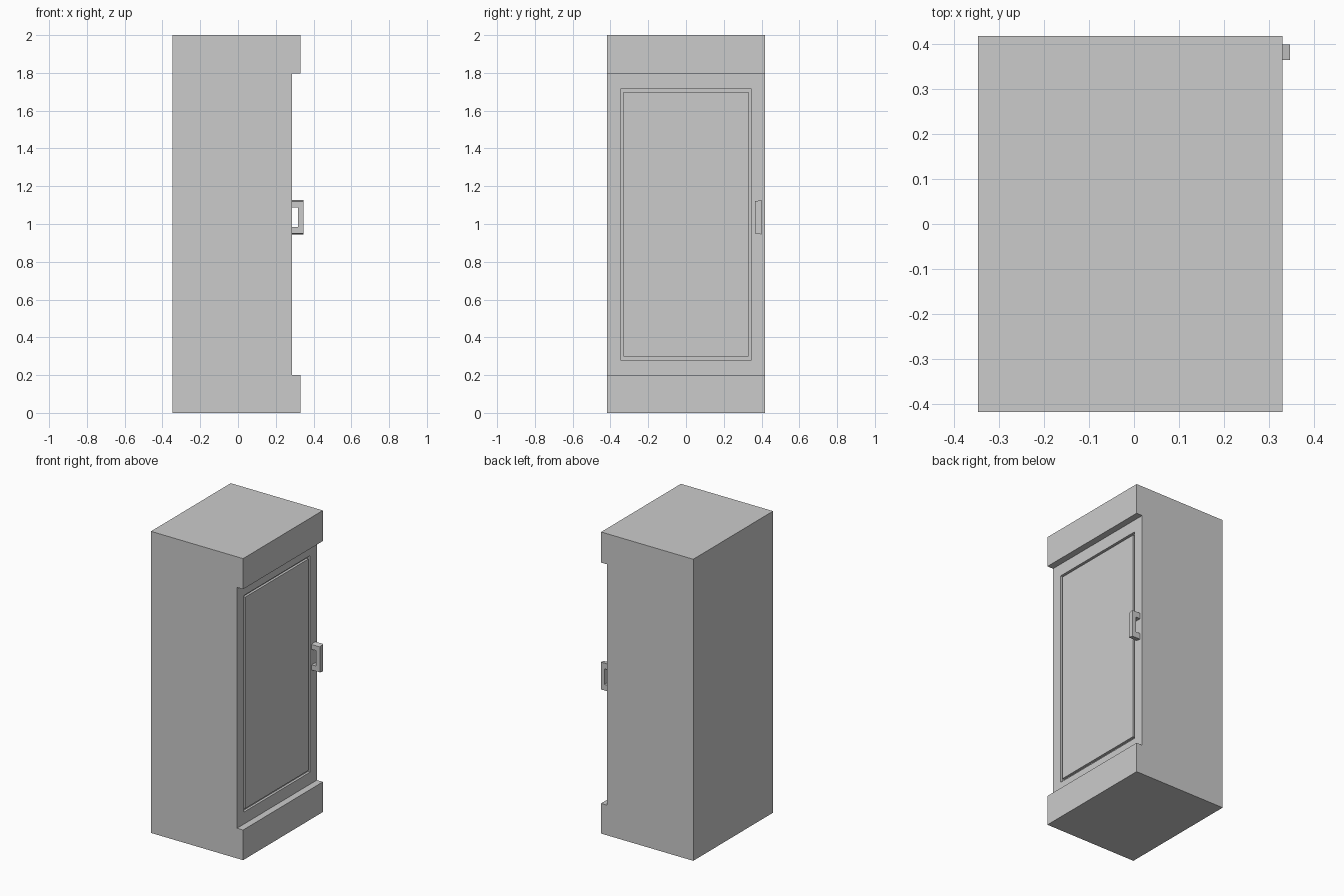
import bpy, bmesh

if "Cube" in bpy.data.objects:
    bpy.data.objects.remove(bpy.data.objects["Cube"])

def extrude_profile(name, pts, y0, y1):
    """Extrude an x-z outline along y; returns object name's bmesh."""
    bm = bmesh.new()
    f = bm.faces.new([bm.verts.new((x, y0, z)) for x, z in pts])
    r = bmesh.ops.extrude_face_region(bm, geom=[f])
    for v in r["geom"]:
        if isinstance(v, bmesh.types.BMVert):
            v.co.y = y1
    bmesh.ops.recalc_face_normals(bm, faces=bm.faces[:])
    return bm

def finish(name, bm):
    me = bpy.data.meshes.new(name)
    bmesh.ops.recalc_face_normals(bm, faces=bm.faces[:])
    bm.to_mesh(me)
    bm.free()
    ob = bpy.data.objects.new(name, me)
    bpy.context.collection.objects.link(ob)
    return ob

# Cabinet body: plinth, recessed door and cornice in one outline
L, F, D, HY = -0.346, 0.33, 0.286, 0.418
bm = extrude_profile("cabinet_body", [(L, 0), (F, 0), (F, 0.2), (D, 0.2),
                     (D, 1.797), (F, 1.797), (F, 2), (L, 2)], -HY, HY)

# Door groove: nested rectangles (half width, bottom, top, x)
door = next(f for f in bm.faces
            if f.normal.x > 0.9 and abs(f.calc_center_median().z - 1) < 0.1)
G = D - 0.016
for hy, zb, zt, x in [(0.347, 0.28, 1.716, D), (0.347, 0.28, 1.716, G),
                      (0.331, 0.298, 1.70, G), (0.331, 0.298, 1.70, D)]:
    bmesh.ops.inset_region(bm, faces=[door], thickness=0.01)
    for v in door.verts:
        v.co = (x, hy if v.co.y > 0 else -hy, zt if v.co.z > 1 else zb)
finish("cabinet_body", bm)

# Door handle: C-shaped pull, slightly taller towards the outer edge
bm = extrude_profile("door_handle", [(D, 0.945), (0.346, 0.945), (0.346, 1.126),
                     (D, 1.126), (D, 1.088), (0.318, 1.088), (0.318, 0.985),
                     (D, 0.985)], 0.364, 0.399)
for v in bm.verts:
    if v.co.y < 0.38 and not 0.96 < v.co.z < 1.11:
        v.co.z += 0.006 if v.co.z < 1 else -0.006
finish("door_handle", bm)
